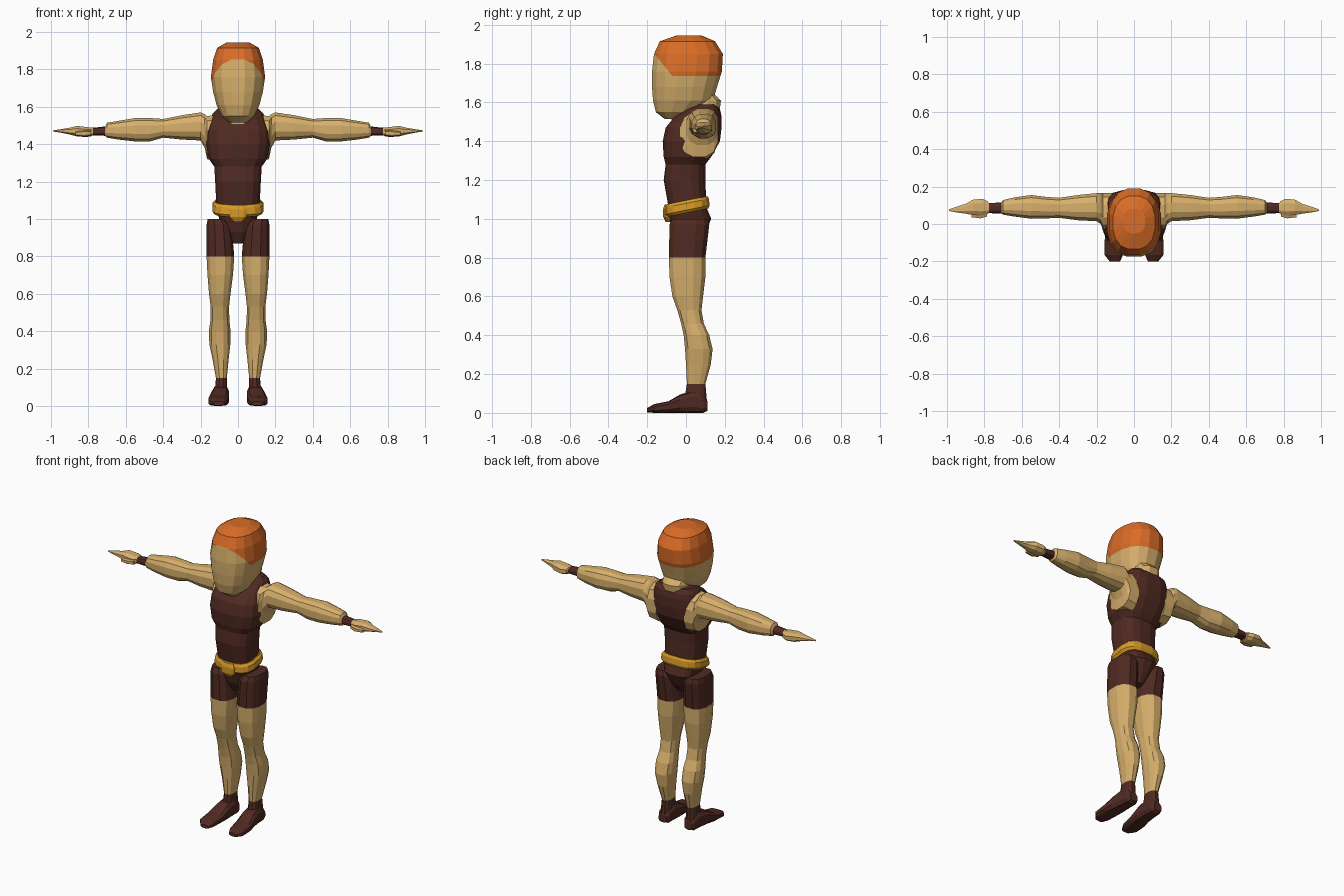
import bpy
import bmesh
import math
from mathutils import Vector

default = bpy.data.objects.get("Cube")
if default:
    bpy.data.objects.remove(default)


def make_material(name, colour):
    mat = bpy.data.materials.new(name)
    mat.use_nodes = True
    mat.diffuse_color = (*colour, 1)
    mat.node_tree.nodes["Principled BSDF"].inputs["Base Color"].default_value = (*colour, 1)
    return mat


SKIN = make_material("skin", (.68, .43, .15))
CLOTH = make_material("dark brown cloth", (.08, .023, .016))
HAIR = make_material("orange hair", (.7, .15, .02))
GOLD = make_material("gold belt", (.68, .32, .02))


def unit_section(sides, power):
    """Rounded box outline scaled to reach exactly one on both axes."""
    points = []
    for i in range(sides):
        angle = math.tau * (i + .5) / sides
        c, s = math.cos(angle), math.sin(angle)
        points.append((math.copysign(abs(c) ** (2 / power), c),
                       math.copysign(abs(s) ** (2 / power), s)))
    wide = max(p[0] for p in points)
    tall = max(p[1] for p in points)
    return [(u / wide, v / tall) for u, v in points]


def loft(name, axis, rows, materials, sides=12, power=2.5, flip=1,
         cuts=(), rule=None, bend=None):
    """Skin rows of (position, low u, high u, low v, high v) along an axis."""
    bm = bmesh.new()
    outline = unit_section(sides, power)
    rings = []
    for t, u0, u1, v0, v1 in rows:
        ring = []
        for pu, pv in outline:
            u = (u0 + u1 + pu * (u1 - u0)) / 2
            v = (v0 + v1 + pv * (v1 - v0)) / 2
            place = {"x": (t, u, v), "y": (u, t, v), "z": (u, v, t)}[axis]
            co = Vector(place)
            if bend:
                co = bend(co)
            co.x *= flip
            ring.append(bm.verts.new(co))
        rings.append(ring)
    for a, b in zip(rings, rings[1:]):
        for i in range(sides):
            j = (i + 1) % sides
            bm.faces.new((a[i], a[j], b[j], b[i]))
    bm.faces.new(rings[0])
    bm.faces.new(rings[-1])
    for point, normal in cuts:
        geom = bm.verts[:] + bm.edges[:] + bm.faces[:]
        bmesh.ops.bisect_plane(bm, geom=geom, plane_co=point, plane_no=normal)
    bmesh.ops.recalc_face_normals(bm, faces=bm.faces)
    if rule:
        for face in bm.faces:
            face.material_index = rule(face.calc_center_median())
    mesh = bpy.data.meshes.new(name)
    bm.to_mesh(mesh)
    bm.free()
    for mat in materials:
        mesh.materials.append(mat)
    obj = bpy.data.objects.new(name, mesh)
    bpy.context.collection.objects.link(obj)
    return obj


def centred(rows):
    return [(z, -half, half, front, back) for z, half, front, back in rows]


# Head with hair cap: level hem at the back, rising over the forehead
def hair_line(co):
    return int(co.z > 1.735 + max(0, -.07 - co.y) * 1.25)


loft("head", "z", centred([
    (1.515, .045, -.11, -.02), (1.55, .085, -.155, .06),
    (1.61, .115, -.17, .14), (1.68, .133, -.175, .16),
    (1.76, .145, -.175, .185), (1.85, .133, -.165, .19),
    (1.915, .112, -.135, .15), (1.945, .06, -.05, .08)]),
    [SKIN, HAIR], sides=16, power=2.4, rule=hair_line,
    cuts=[((0, 0, 1.735), (0, 0, 1)), ((0, -.07, 1.735), (0, 1.25, 1))])

loft("neck", "z", centred([
    (1.45, .10, -.07, .12), (1.515, .09, -.075, .15),
    (1.57, .08, -.04, .175), (1.61, .08, -.02, .18),
    (1.65, .08, -.02, .14)]), [SKIN])

# Sleeveless suit from crotch to shoulder straps
loft("torso", "z", centred([
    (.87, .03, -.04, .06), (.93, .06, -.07, .10),
    (1, .10, -.085, .13), (1.06, .115, -.09, .105),
    (1.2, .122, -.115, .10), (1.28, .127, -.105, .10),
    (1.32, .155, -.115, .13), (1.4, .172, -.12, .175),
    (1.47, .168, -.105, .183), (1.53, .15, -.055, .183),
    (1.565, .135, .0, .175), (1.59, .11, .06, .15)]),
    [CLOTH], sides=16, power=2.8)


# Belt, tilted up towards the back, with a drooping buckle
def tilt(co):
    return Vector((co.x, co.y, co.z + .2 * co.y))


loft("belt", "z", centred([
    (1.03, .125, -.095, .115), (1.045, .137, -.106, .122),
    (1.08, .135, -.104, .118), (1.095, .122, -.097, .11)]),
    [GOLD], sides=16, power=2.8, bend=tilt)
loft("belt_buckle", "z", centred([
    (.985, .025, -.105, -.07), (1.01, .045, -.118, -.07),
    (1.05, .05, -.118, -.07), (1.075, .035, -.11, -.07)]),
    [GOLD], sides=8, power=4)


def leg_colour(co):
    return int(co.z > .8 or co.z < .15)


def arm_colour(co):
    return int(.71 < co.x * math.copysign(1, co.x) < .775)


for side, flip in (("left", 1), ("right", -1)):
    # Leg: shorts, thigh, knee, calf and boot top
    loft(side + "_leg", "z", [
        (1, .06, .162, -.07, .11), (.97, .035, .168, -.085, .12),
        (.8, .02, .168, -.088, .10), (.7, .027, .163, -.085, .10),
        (.6, .04, .155, -.07, .088), (.53, .048, .146, -.045, .08),
        (.46, .046, .147, -.025, .092), (.4, .04, .156, -.012, .12),
        (.33, .041, .153, -.005, .137), (.25, .05, .136, .0, .128),
        (.15, .06, .118, .005, .10), (.06, .058, .125, -.01, .108)],
        [SKIN, CLOTH], flip=flip, rule=leg_colour)

    # Shoe
    loft(side + "_shoe", "y", [
        (-.2, .075, .13, .003, .025), (-.165, .058, .158, .0, .045),
        (-.09, .05, .158, .0, .06), (-.03, .047, .145, .0, .095),
        (.04, .05, .135, .0, .115), (.09, .053, .13, .0, .09),
        (.11, .065, .12, .01, .06)],
        [CLOTH], sides=10, power=3, flip=flip)

    # Arm, flared at the armhole, with a dark wristband
    loft(side + "_arm", "x", [
        (.10, -.02, .165, 1.31, 1.56), (.165, -.03, .165, 1.32, 1.55),
        (.178, .0, .165, 1.38, 1.56), (.2, .015, .165, 1.42, 1.57),
        (.3, .02, .155, 1.425, 1.555), (.4, .033, .14, 1.435, 1.535),
        (.47, .03, .145, 1.415, 1.54), (.55, .028, .155, 1.415, 1.54),
        (.64, .04, .142, 1.425, 1.525), (.7, .05, .128, 1.435, 1.515),
        (.71, .056, .115, 1.445, 1.495), (.775, .058, .112, 1.448, 1.488),
        (.79, .055, .12, 1.44, 1.49)],
        [SKIN, CLOTH], flip=flip, rule=arm_colour)

    # Flat hand ending in pointed fingers, and a short thumb
    loft(side + "_hand", "x", [
        (.78, .055, .12, 1.445, 1.488), (.81, .045, .135, 1.438, 1.492),
        (.86, .048, .13, 1.442, 1.498), (.90, .055, .108, 1.452, 1.488),
        (.95, .062, .092, 1.462, 1.48), (.99, .07, .078, 1.468, 1.474)],
        [SKIN], sides=8, flip=flip)
    loft(side + "_thumb", "x", [
        (.785, .04, .07, 1.445, 1.475), (.82, .03, .07, 1.44, 1.475),
        (.87, .036, .06, 1.445, 1.468)],
        [SKIN], sides=6, flip=flip)
